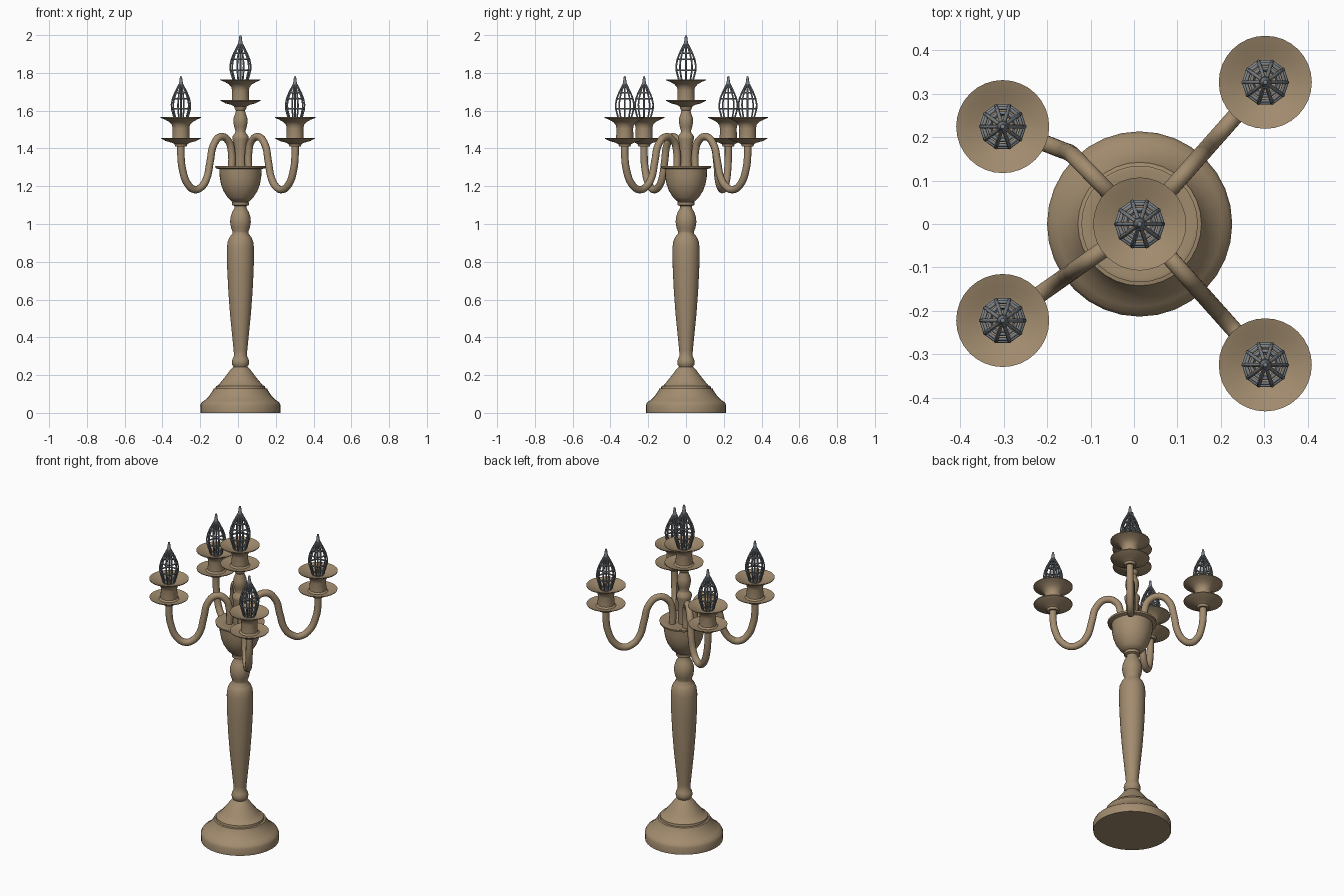
import bpy, bmesh, math
from mathutils import Vector

if "Cube" in bpy.data.objects:
    bpy.data.objects.remove(bpy.data.objects["Cube"])


def material(name, rgb):
    m = bpy.data.materials.new(name)
    m.diffuse_color = (*rgb, 1)
    m.use_nodes = True
    m.node_tree.nodes["Principled BSDF"].inputs["Base Color"].default_value = m.diffuse_color
    return m


BRASS = material("aged_brass", (0.36, 0.262, 0.158))
STEEL = material("grey_wire", (0.20, 0.22, 0.24))
CX = 0.013          # stem axis


def add(name, mesh, loc=(0, 0, 0)):
    o = bpy.data.objects.new(name, mesh)
    bpy.context.collection.objects.link(o)
    o.location = loc
    return o


def smooth(o, angle=40):
    bpy.ops.object.select_all(action='DESELECT')
    o.select_set(True)
    bpy.context.view_layer.objects.active = o
    bpy.ops.object.shade_smooth_by_angle(angle=math.radians(angle))


def lathe(name, profile, mat, loc, sides=32):
    """Revolve (radius, z) points around z."""
    bm = bmesh.new()
    rings = []
    for r, z in profile:
        if r == 0:
            rings.append([bm.verts.new((0, 0, z))] * sides)
        else:
            rings.append([bm.verts.new((r * math.cos(i * math.tau / sides),
                                        r * math.sin(i * math.tau / sides), z)) for i in range(sides)])
    for a, b in zip(rings, rings[1:]):
        for i in range(sides):
            j = (i + 1) % sides
            bm.faces.new(list(dict.fromkeys((a[i], a[j], b[j], b[i]))))
    bmesh.ops.recalc_face_normals(bm, faces=bm.faces)
    me = bpy.data.meshes.new(name)
    bm.to_mesh(me)
    bm.free()
    me.materials.append(mat)
    o = add(name, me, loc)
    smooth(o)
    return o


def tubes(name, paths, radius, mat, res, bezier=False):
    """Mesh tubes along (points, cyclic) paths."""
    cu = bpy.data.curves.new(name, 'CURVE')
    cu.dimensions = '3D'
    cu.bevel_depth, cu.bevel_resolution, cu.use_fill_caps = radius, res, True
    cu.resolution_u = 5
    for pts, cyclic in paths:
        s = cu.splines.new('BEZIER' if bezier else 'POLY')
        target = s.bezier_points if bezier else s.points
        target.add(len(pts) - 1)
        for p, co in zip(target, pts):
            if bezier:
                p.co = co
                p.handle_left_type = p.handle_right_type = 'AUTO'
            else:
                p.co = (*co, 1)
        s.use_cyclic_u = cyclic
    tmp = add(name + "_curve", cu)
    dg = bpy.context.evaluated_depsgraph_get()
    me = bpy.data.meshes.new_from_object(tmp.evaluated_get(dg))
    bpy.data.objects.remove(tmp)
    me.name = name
    me.materials.clear()
    me.materials.append(mat)
    return me


# stepped foot
lathe("foot", [(0, 0), (.212, 0), (.213, .04), (.206, .055), (.19, .066), (.165, .09), (.145, .12),
               (.142, .128), (.132, .13), (.13, .142), (.118, .146), (.098, .17), (.074, .2),
               (.052, .23), (.036, .245), (0, .245)], BRASS, (CX, 0, 0))

# turned stem: bead, tapering shaft, ball
lathe("stem", [(0, .235), (.034, .24), (.044, .255), (.046, .27), (.042, .287), (.034, .302), (.036, .33),
               (.045, .42), (.055, .52), (.064, .64), (.070, .76), (.072, .87), (.068, .905), (.058, .93),
               (.042, .95), (.042, .96), (.05, .98), (.055, 1.01), (.053, 1.035), (.043, 1.065), (.031, 1.085),
               (.031, 1.095), (.044, 1.1), (.044, 1.115), (.035, 1.125), (0, 1.125)], BRASS, (CX, 0, 0))

# bowl with thin rim
lathe("bowl", [(0, 1.115), (.048, 1.12), (.068, 1.14), (.09, 1.175), (.103, 1.21), (.11, 1.25), (.112, 1.29),
               (.132, 1.296), (.134, 1.306), (.126, 1.308), (.09, 1.298), (0, 1.294)], BRASS, (CX, 0, 0))

# upper column with ball
lathe("upper_column", [(0, 1.29), (.034, 1.29), (.034, 1.42), (.042, 1.45), (.042, 1.465), (.03, 1.48),
                       (.026, 1.49), (.033, 1.515), (.038, 1.54), (.036, 1.562), (.026, 1.59), (.024, 1.6),
                       (.03, 1.61), (.034, 1.63), (0, 1.63)], BRASS, (CX, 0, 0))

# wire flame bulb, local z = 0 at the upper dish rim
FLAME = [(.030, -.022), (.042, .015), (.050, .045), (.051, .07), (.045, .1), (.033, .13), (.02, .155), (.01, .175)]
N = 10
wires = []
for i in range(N):
    a = i * math.tau / N
    wires.append(([(r * math.cos(a), r * math.sin(a), z) for r, z in FLAME], False))
for r, z in (FLAME[0], FLAME[2], FLAME[4], FLAME[5]):
    wires.append(([(r * math.cos(k * math.tau / N), r * math.sin(k * math.tau / N), z)
                   for k in range(N)], True))
wires.append(([(0, 0, -.025), (0, 0, .16)], False))
cage = tubes("flame_cage", wires, .0045, STEEL, 1)

CUP = [(0, -.155), (.03, -.155), (.034, -.142), (.05, -.134), (.08, -.126), (.105, -.113), (.106, -.109),
       (.08, -.115), (.055, -.12), (.046, -.112), (.044, -.06), (.048, -.04), (.062, -.025), (.085, -.012),
       (.107, -.003), (.107, .001), (.085, -.006), (.06, -.017), (.04, -.023), (0, -.025)]
TIP = [(0, .155), (.014, .158), (.013, .172), (.009, .19), (.0065, .21), (.005, .218), (0, .22)]


def candle(tag, loc, scale):
    lathe(tag + "_cup", CUP, BRASS, loc)
    bulb = add(tag + "_flame_cage", cage, loc)
    tip = lathe(tag + "_flame_tip", TIP, STEEL, loc, 12)
    bulb.scale = tip.scale = (scale, scale, scale)


candle("centre", (CX, 0, 1.765), 1.065)

# four S-shaped arms: (fraction of reach, height)
ARM = [(.15, 1.28), (.15, 1.38), (.2, 1.438), (.33, 1.462), (.45, 1.42), (.51, 1.33), (.57, 1.24),
       (.66, 1.195), (.77, 1.182), (.89, 1.213), (.975, 1.29), (1, 1.36), (1, 1.425)]
# end x, end y, sideways bend at mid reach
ARMS = {"back_right": (.302, .326, 0), "front_right": (.302, -.324, 0),
        "back_left": (-.302, .224, .05), "front_left": (-.302, -.222, 0)}
for tag, (x, y, bend) in ARMS.items():
    pts = [(CX + t * (x - CX), t * y + bend * min(t, 1 - t) / .5, z) for t, z in ARM]
    smooth(add(tag + "_arm", tubes(tag + "_arm", [(pts, False)], .0195, BRASS, 4, True)))
    candle(tag, (x, y, 1.565), .99)
